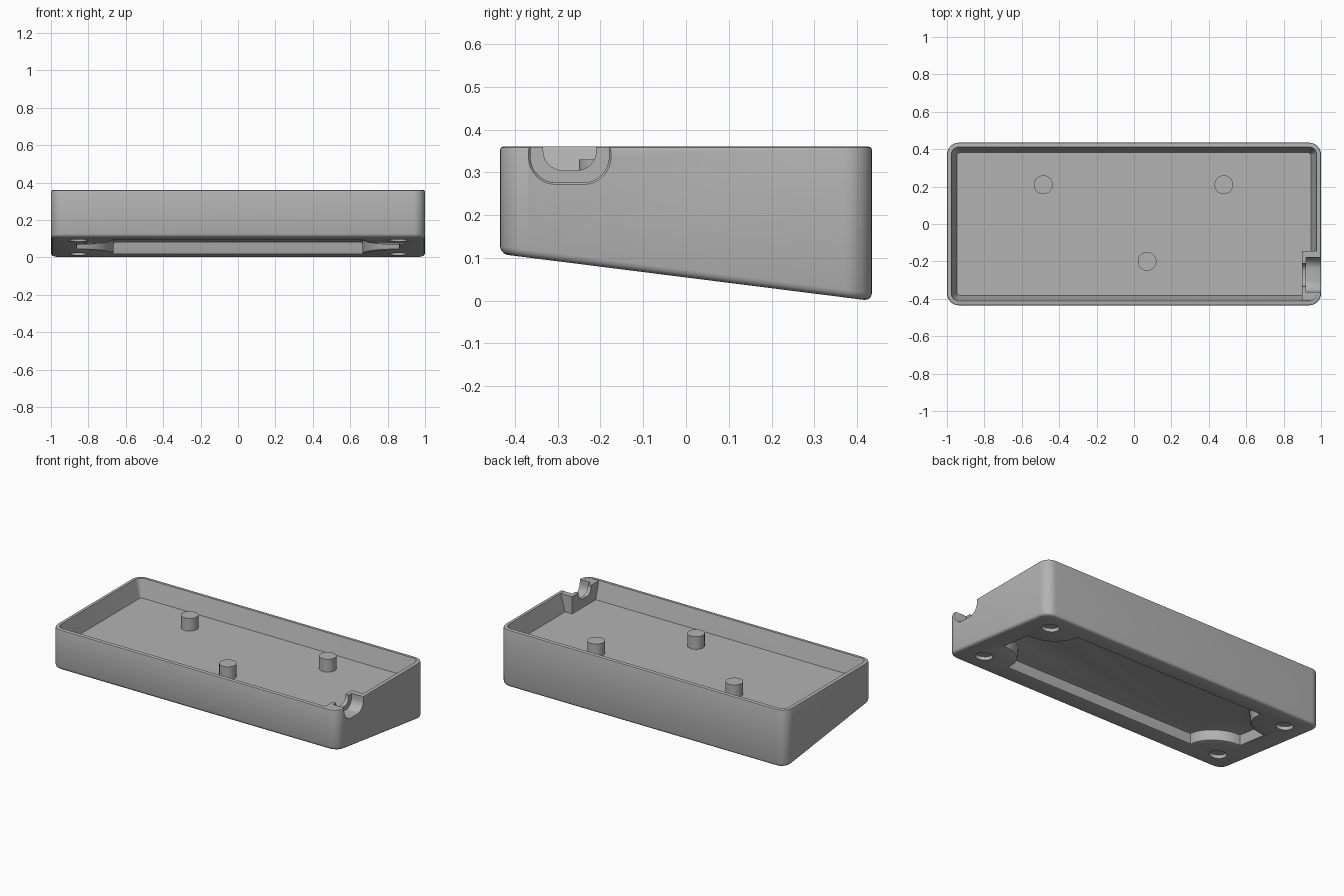
import bpy, bmesh
from math import pi, sin, cos, asin

if "Cube" in bpy.data.objects:
    bpy.data.objects.remove(bpy.data.objects["Cube"])

grey = bpy.data.materials.new("plain_grey")
grey.use_nodes = True
grey.diffuse_color = (0.45, 0.45, 0.45, 1)
grey.node_tree.nodes["Principled BSDF"].inputs["Base Color"].default_value = grey.diffuse_color

TOP, FLOOR = 0.36, 0.25


def underside(y):
    return 0.054 - 0.126 * y


def loft(name, rings):
    """Skin a stack of equal-length rings and cap both ends."""
    bm = bmesh.new()
    rows = [[bm.verts.new(p) for p in ring] for ring in rings]
    n = len(rows[0])
    for a, b in zip(rows, rows[1:]):
        for i in range(n):
            j = (i + 1) % n
            bm.faces.new((a[i], a[j], b[j], b[i]))
    bm.faces.new(rows[0])
    bm.faces.new(rows[-1])
    bmesh.ops.recalc_face_normals(bm, faces=bm.faces)
    mesh = bpy.data.meshes.new(name)
    bm.to_mesh(mesh)
    bm.free()
    mesh.materials.append(grey)
    obj = bpy.data.objects.new(name, mesh)
    bpy.context.collection.objects.link(obj)
    return obj


def rounded(hx, hy, r, steps=8):
    """Rounded rectangle outline around the origin."""
    pts = []
    for k, (sx, sy) in enumerate(((1, 1), (-1, 1), (-1, -1), (1, -1))):
        for s in range(steps + 1):
            a = (k + s / steps) * pi / 2
            pts.append((sx * (hx - r) + r * cos(a), sy * (hy - r) + r * sin(a)))
    return pts


def circle(cx, cy, r, n=40):
    return [(cx + r * cos(2 * pi * i / n), cy + r * sin(2 * pi * i / n)) for i in range(n)]


def flat(pts, z):
    return [(x, y, z) for x, y in pts]


def sloped(pts, lift):
    return [(x, y, underside(y) + lift) for x, y in pts]


def select_only(obj):
    bpy.ops.object.select_all(action='DESELECT')
    obj.select_set(True)
    bpy.context.view_layer.objects.active = obj


def combine(obj, tool, operation):
    mod = obj.modifiers.new(tool.name, 'BOOLEAN')
    mod.operation, mod.solver, mod.object = operation, 'EXACT', tool
    select_only(obj)
    bpy.ops.object.modifier_apply(modifier=mod.name)
    bpy.data.objects.remove(tool)


def inset(i):
    return rounded(1 - i, 0.435 - i, max(0.065 - i, 0.014))


# Tray: sloped underside, rounded lower edge, rim and tapered inner walls
rings = [sloped(inset(i), lift) for i, lift in
         ((0.018, 0), (0.009, 0.0025), (0.0025, 0.009), (0, 0.018))]
rings += [flat(inset(i), z) for i, z in
          ((0, TOP - 0.008), (0.002, TOP - 0.002), (0.008, TOP), (0.023, TOP), (0.054, FLOOR))]
tray = loft("tray", rings)

# Thickened wall behind the cable notch
block = [(0.897, -0.41), (0.98, -0.41), (0.98, -0.145), (0.897, -0.145)]
combine(tray, loft("notch_block", [flat(block, FLOOR - 0.02), flat(block, TOP - 0.001)]), 'UNION')


# Cable notch: wide outer pocket and narrow through opening
def notch_ring(x, yc, half, bottom, r, grow=0):
    h = 0.2
    return [(x, yc + u, bottom + h + v) for u, v in rounded(half + grow, h + grow, r + grow)]


combine(tray, loft("outer_notch", [notch_ring(x, -0.272, 0.092, 0.276, 0.06, g) for x, g in
                                   ((0.92, 0), (0.992, 0), (0.998, 0.002), (1.001, 0.006), (1.1, 0.006))]),
        'DIFFERENCE')
combine(tray, loft("inner_notch", [notch_ring(x, -0.272, 0.062, 0.305, 0.045)
                                   for x in (0.85, 0.95)]), 'DIFFERENCE')

FOOT_X, FOOT_Y = 0.855, 0.29


# Recess under the tray, curving around each foot socket
def recess_outline(e, steps=12):
    hx, hy, r = 0.86 - e, 0.30 - e, 0.19 + e
    start = 1.5 * pi + asin((hx - FOOT_X) / r)
    end = pi - asin((hy - FOOT_Y) / r)
    quarter = []
    for s in range(steps + 1):
        a = start + (end - start) * s / steps
        quarter.append((FOOT_X + r * cos(a), FOOT_Y + r * sin(a)))
    half = quarter + [(-x, y) for x, y in reversed(quarter)]
    return half + [(x, -y) for x, y in reversed(half)]


combine(tray, loft("underside_recess", [sloped(recess_outline(e), lift) for lift, e in
                                        ((-0.1, -0.014), (-0.001, -0.014), (0.004, -0.004), (0.014, 0),
                                         (0.055, 0), (0.066, 0.004), (0.07, 0.015))]), 'DIFFERENCE')

# Round foot sockets
for sx in (-1, 1):
    for sy in (-1, 1):
        disc = circle(sx * FOOT_X, sy * FOOT_Y, 0.05)
        combine(tray, loft("foot_socket", [sloped(disc, -0.1), sloped(disc, 0.022)]), 'DIFFERENCE')

# Support posts on the floor
parts = [tray]
for name, x, y in (("left_post", 0.48, 0.21), ("right_post", -0.485, 0.21), ("front_post", 0.07, -0.2)):
    disc = circle(x, y, 0.05)
    parts.append(loft(name, [flat(disc, FLOOR - 0.005), flat(disc, 0.33)]))

for part in parts:
    select_only(part)
    bpy.ops.object.shade_smooth_by_angle(angle=pi / 5)
